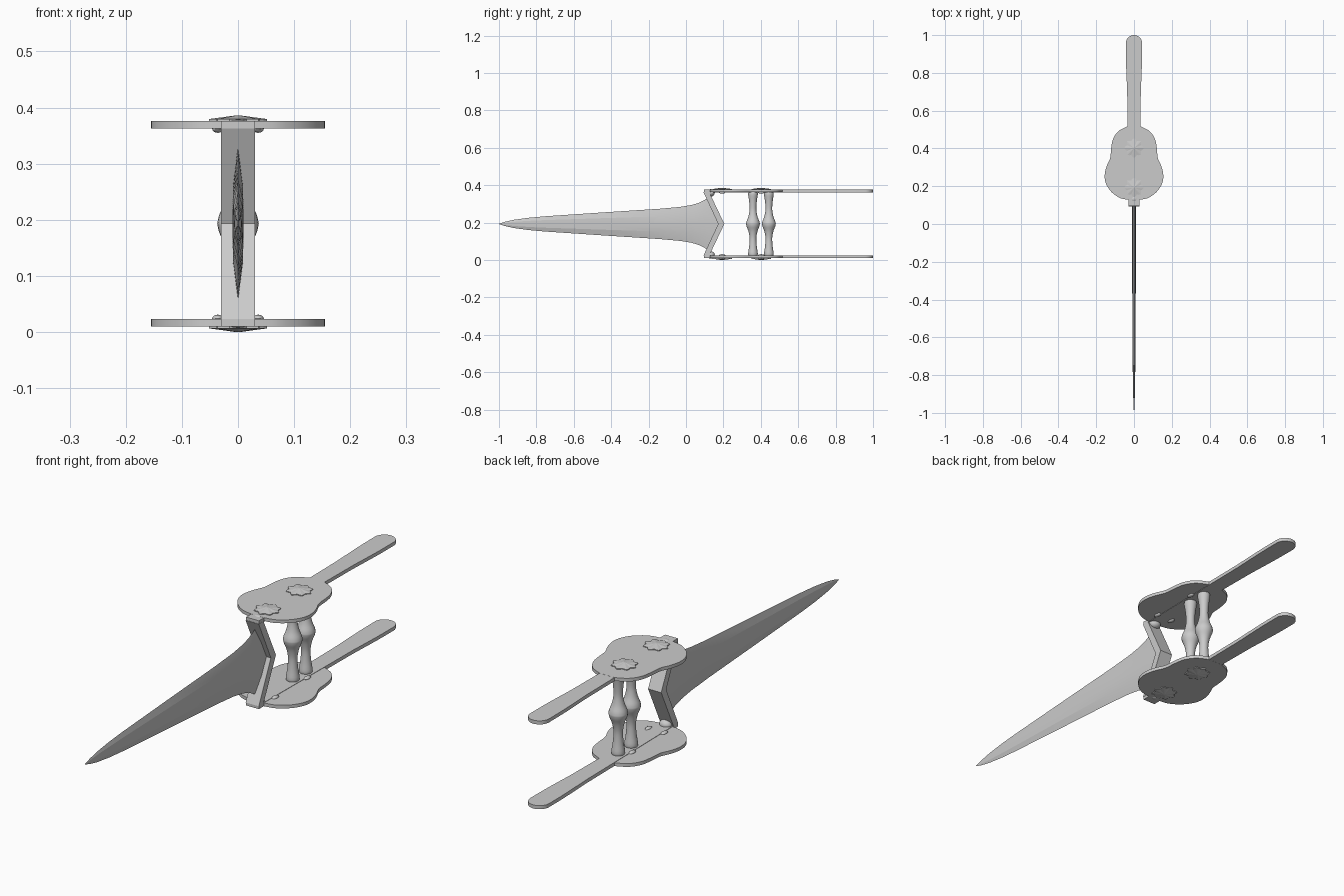
import bpy, bmesh, math

if "Cube" in bpy.data.objects:
    bpy.data.objects.remove(bpy.data.objects["Cube"])

ZC = 0.193  # mid height; everything mirrors about this plane


def finish(name, bm, smooth=None):
    bmesh.ops.recalc_face_normals(bm, faces=bm.faces[:])
    me = bpy.data.meshes.new(name)
    bm.to_mesh(me)
    bm.free()
    ob = bpy.data.objects.new(name, me)
    bpy.context.collection.objects.link(ob)
    if smooth:
        bpy.ops.object.select_all(action='DESELECT')
        bpy.context.view_layer.objects.active = ob
        ob.select_set(True)
        bpy.ops.object.shade_smooth_by_angle(angle=math.radians(smooth))
    return ob


def loft(name, rings, smooth=None):
    """Skin closed rings of equal length and cap both ends."""
    bm = bmesh.new()
    vs = [[bm.verts.new(p) for p in r] for r in rings]
    n = len(vs[0])
    for a, b in zip(vs, vs[1:]):
        for i in range(n):
            j = (i + 1) % n
            bm.faces.new((a[i], a[j], b[j], b[i]))
    bm.faces.new(vs[0])
    bm.faces.new(vs[-1])
    return finish(name, bm, smooth)


def spline(pts, steps=5):
    """Catmull-Rom through the points."""
    p = [pts[0]] + pts + [pts[-1]]
    out = []
    for a, b, c, d in zip(p, p[1:], p[2:], p[3:]):
        for s in range(steps):
            t = s / steps
            out.append(tuple(0.5 * (2 * q + (r - o) * t + (2 * o - 5 * q + 4 * r - u) * t ** 2
                                    + (3 * q - o - 3 * r + u) * t ** 3)
                             for o, q, r, u in zip(a, b, c, d)))
    return out + [pts[-1]]


def plate(name, half, side, d0, d1):
    """Half outline (x, y), mirrored in x and extruded between two levels."""
    outline = half + [(-x, y) for x, y in reversed(half) if x > 1e-6]
    return loft(name, [[(x, y, ZC + side * d) for x, y in outline] for d in (d0, d1)], 30)


# Half outlines for the guitar-shaped plate and the long arm bar
body = spline([(0.028, 0.128), (0.075, 0.138), (0.12, 0.17), (0.149, 0.215), (0.155, 0.26),
               (0.145, 0.305), (0.126, 0.35), (0.121, 0.40), (0.111, 0.45),
               (0.082, 0.492), (0.034, 0.517)])
arm = [(0.029, 0.095), (0.029, 0.14), (0.034, 0.52)] + spline([(0.036, 0.70), (0.042, 0.85), (0.043, 0.957)])
arm += [(0.043 * math.cos(a), 0.957 + 0.043 * math.sin(a))
        for a in [math.pi / 2 * i / 8 for i in range(1, 9)]]


def dome(name, x, y, z, rx, ry, rz):
    bm = bmesh.new()
    bmesh.ops.create_uvsphere(bm, u_segments=16, v_segments=8, radius=1)
    for v in bm.verts:
        v.co = (x + v.co.x * rx, y + v.co.y * ry, z + v.co.z * rz)
    finish(name, bm, 40)


def rosette(name, y, side):
    """Low eight-lobed pyramid lying on the outer face of a plate."""
    def ring(k, d):
        pts = []
        for i in range(32):
            a = 2 * math.pi * i / 32
            r = k * (0.046 + 0.006 * math.cos(8 * a))
            pts.append((r * math.cos(a), y + r * math.sin(a), ZC + side * d))
        return pts
    loft(name, [ring(1, 0.181), ring(1, 0.1865), ring(0.5, 0.190), ring(0.08, 0.193)])


# Upper and lower side plates, arms, rosettes and rivets
for side, tag in ((1, "upper"), (-1, "lower")):
    plate(tag + "_plate", body, side, 0.1695, 0.1832)
    plate(tag + "_arm", arm, side, 0.168, 0.1828)
    for i, y in enumerate((0.193, 0.402)):
        rosette(f"{tag}_rosette_{i}", y, side)
        for s in (-1, 1):
            dome(f"{tag}_rivet_{i}", s * 0.036, y, ZC + side * 0.169, 0.010, 0.018, 0.007)
    dome(tag + "_guard_foot", 0, 0.132, ZC + side * 0.166, 0.026, 0.022, 0.020)

# V-shaped guard
v_profile = [(0.093, 0.17), (0.172, 0), (0.093, -0.17), (0.124, -0.17), (0.205, 0), (0.124, 0.17)]
loft("guard", [[(x, y, ZC + d) for y, d in v_profile] for x in (-0.03, 0.03)])

# Blade: flat-centred bevelled section, tapering to the tip and flaring at the guard
stations = [(-1.0, 0.001, 0.0005), (-0.97, 0.011, 0.002), (-0.92, 0.022, 0.004), (-0.84, 0.033, 0.006),
            (-0.75, 0.041, 0.007), (-0.45, 0.061, 0.009), (-0.14, 0.081, 0.010), (-0.03, 0.091, 0.010),
            (0.03, 0.101, 0.010), (0.07, 0.113, 0.010), (0.095, 0.126, 0.010), (None, 0.137, 0.010)]
rings = []
for y, h, t in stations:
    ring = []
    for x, f in ((0, 1), (t * 0.9, 0.5), (t, 0), (t * 0.9, -0.5), (0, -1),
                 (-t * 0.9, -0.5), (-t, 0), (-t * 0.9, 0.5)):
        yy = 0.178 - 0.465 * abs(f * h) if y is None else y
        ring.append((x, yy, ZC + f * h))
    rings.append(ring)
loft("blade", rings, 12)

# Two turned hand grips
half = spline([(0.037, 0.0), (0.034, 0.014), (0.025, 0.037), (0.019, 0.065), (0.018, 0.09),
               (0.021, 0.125), (0.026, 0.158), (0.024, 0.170)], 3)
profile = [(r, -d) for r, d in reversed(half)] + half[1:]
for i, y0 in enumerate((0.358, 0.443)):
    loft(f"grip_{i}", [[(r * math.cos(2 * math.pi * k / 24), y0 + r * math.sin(2 * math.pi * k / 24), ZC + d)
                        for k in range(24)] for r, d in profile], 40)
